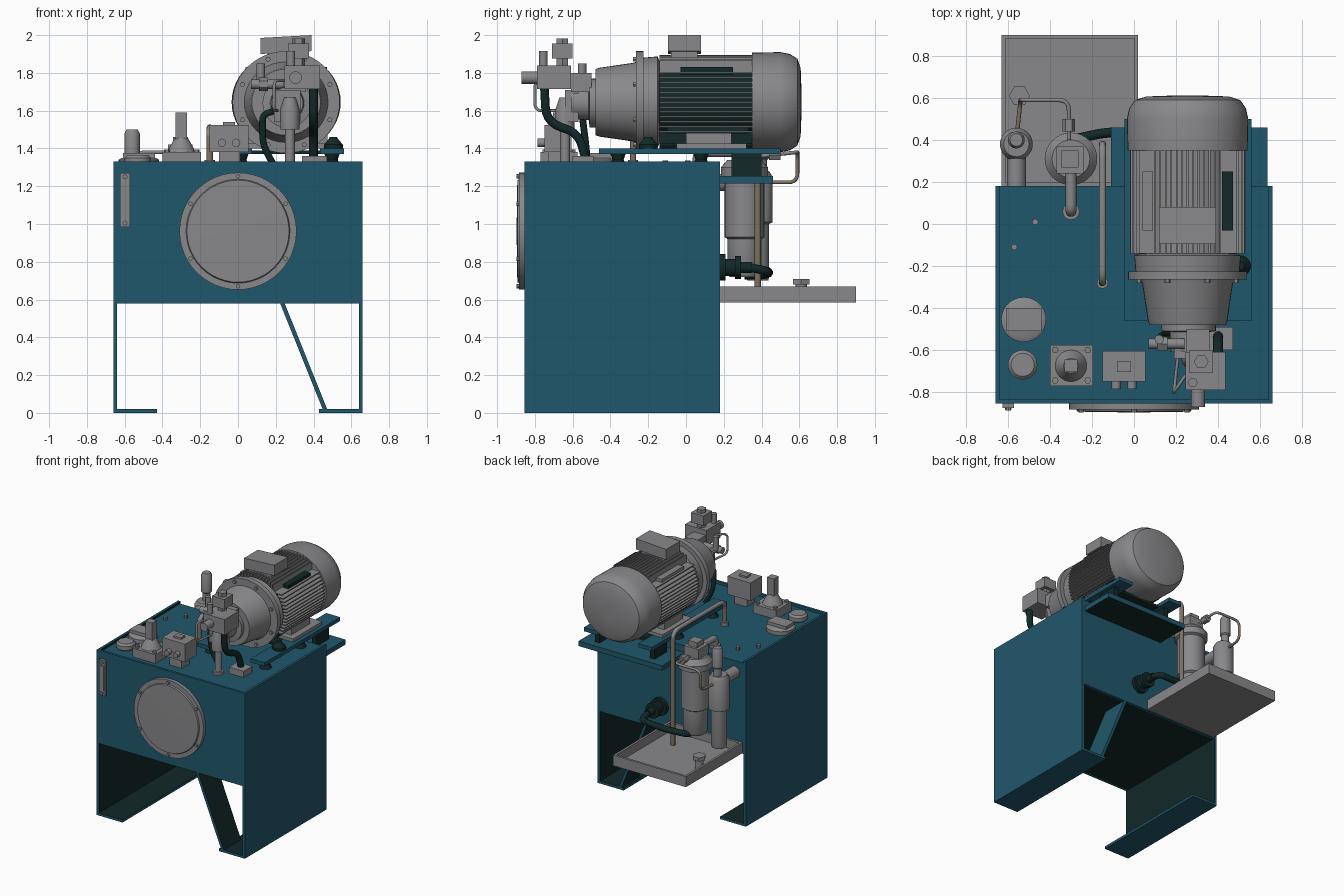
import bpy, bmesh, math
from mathutils import Matrix, Vector

if "Cube" in bpy.data.objects:
    bpy.data.objects.remove(bpy.data.objects["Cube"])


def material(name, rgb):
    m = bpy.data.materials.new(name)
    m.diffuse_color = (*rgb, 1)
    m.use_nodes = True
    m.node_tree.nodes["Principled BSDF"].inputs["Base Color"].default_value = m.diffuse_color
    return m


BLUE = material("tank_blue", (0.0145, 0.096, 0.150))
GREY = material("machine_grey", (0.25, 0.25, 0.26))
PIPE = material("pipe_tan", (0.21, 0.17, 0.13))
DARK = material("dark_green", (0.006, 0.021, 0.021))


def finish(name, bm, mat, smooth=False):
    bmesh.ops.recalc_face_normals(bm, faces=bm.faces)
    me = bpy.data.meshes.new(name)
    bm.to_mesh(me)
    bm.free()
    me.materials.append(mat)
    ob = bpy.data.objects.new(name, me)
    bpy.context.collection.objects.link(ob)
    if smooth:
        bpy.ops.object.select_all(action='DESELECT')
        ob.select_set(True)
        bpy.context.view_layer.objects.active = ob
        bpy.ops.object.shade_smooth_by_angle(angle=math.radians(35))
    return ob


def recolour(ob, mat, rule):
    """Second colour on the faces that meet the rule."""
    ob.data.materials.append(mat)
    for p in ob.data.polygons:
        if rule(p):
            p.material_index = 1


def add_box(bm, x, y, z):
    vs = bmesh.ops.create_cube(bm, size=1)["verts"]
    for v in vs:
        v.co = Vector([r[0] if c < 0 else r[1] for r, c in zip((x, y, z), v.co)])
    return vs


def box(name, x, y, z, mat=GREY):
    bm = bmesh.new()
    add_box(bm, x, y, z)
    return finish(name, bm, mat)


AXES = {'z': Matrix.Identity(4), 'y': Matrix.Rotation(-math.pi / 2, 4, 'X'),
        '-y': Matrix.Rotation(math.pi / 2, 4, 'X'), 'x': Matrix.Rotation(math.pi / 2, 4, 'Y')}


def lathe(name, profile, at, axis='z', mat=GREY, n=32, sx=1.0):
    """Solid of revolution; profile holds (radius, height) pairs."""
    bm = bmesh.new()
    rings = [[bm.verts.new((r * math.cos(a) * sx, r * math.sin(a), h))
              for a in (2 * math.pi * i / n for i in range(n))] for r, h in profile]
    for a, b in zip(rings, rings[1:]):
        for i in range(n):
            bm.faces.new((a[i], a[(i + 1) % n], b[(i + 1) % n], b[i]))
    bm.faces.new(rings[0])
    bm.faces.new(rings[-1])
    bmesh.ops.transform(bm, matrix=Matrix.Translation(at) @ AXES[axis], verts=bm.verts)
    return finish(name, bm, mat, True)


def cyl(name, at, r, h, axis='z', mat=GREY, n=24):
    return lathe(name, [(r, 0), (r, h)], at, axis, mat, n)


def tube(name, pts, r, mat, bend=0.06):
    """Round pipe through points with rounded corners."""
    p = [Vector(q) for q in pts]
    path = [p[0]]
    for a, b, c in zip(p, p[1:], p[2:]):
        d = min(bend, (a - b).length * 0.45, (c - b).length * 0.45)
        s, e = b + (a - b).normalized() * d, b + (c - b).normalized() * d
        path += [s.lerp(b, t).lerp(b.lerp(e, t), t) for t in (0, .2, .4, .6, .8, 1)]
    path.append(p[-1])
    cu = bpy.data.curves.new(name, 'CURVE')
    cu.dimensions = '3D'
    cu.bevel_depth, cu.bevel_resolution, cu.use_fill_caps = r, 3, True
    sp = cu.splines.new('POLY')
    sp.points.add(len(path) - 1)
    for q, v in zip(sp.points, path):
        q.co = (*v, 1)
    cu.materials.append(mat)
    ob = bpy.data.objects.new(name, cu)
    bpy.context.collection.objects.link(ob)
    bpy.ops.object.select_all(action='DESELECT')
    ob.select_set(True)
    bpy.context.view_layer.objects.active = ob
    bpy.ops.object.convert(target='MESH')
    bpy.ops.object.shade_smooth_by_angle(angle=math.radians(40))
    return bpy.context.view_layer.objects.active


# Tank body with side legs and inward feet; the leg bay is dark inside
F, B = -0.855, 0.18
for side, s in (("left", -1), ("right", 1)):
    panel = box(side + "_side_panel", sorted((s * .66, s * .64)), (F, B), (0, 1.33), BLUE)
    recolour(panel, DARK, lambda p: p.normal.x * s < -.5)
    foot = box(side + "_foot", sorted((s * .64, s * .43)), (F, B), (0, .02), BLUE)
    recolour(foot, DARK, lambda p: p.normal.z > .5)
box("front_panel", (-.64, .64), (F, F + .02), (.58, 1.33), BLUE)
box("back_panel", (-.64, .64), (B - .02, B), (.58, 1.31), BLUE)
box("tank_floor", (-.64, .64), (F + .02, B - .02), (.58, .60), DARK)
box("tank_top", (-.64, .64), (F + .02, B - .02), (1.29, 1.31), BLUE)
for label, y0, y1 in (("front", F, F + .22), ("back", B - .22, B)):
    bm = bmesh.new()
    for v in add_box(bm, (-.012, .012), (y0, y1), (.02, .58)):
        v.co.x += .46 if v.co.z < .3 else .235
    recolour(finish(label + "_brace", bm, BLUE), DARK, lambda p: p.normal.x < -.5 or label == "front" and p.normal.x > .5)

# Round front hatch, bolts and level gauge
lathe("hatch", [(.31, 0), (.31, .028), (.275, .028), (.27, .038), (.01, .042)], (0, F, .962), '-y', n=48)
for i in range(6):
    a = math.radians(30 + 60 * i)
    cyl("hatch_bolt", (.291 * math.cos(a), F - .028, .962 + .291 * math.sin(a)), .012, .015, '-y', n=8)
box("level_gauge", (-.625, -.572), (F - .02, F), (.985, 1.27))
box("level_glass", (-.615, -.582), (F - .027, F - .02), (1.03, 1.225))
for z in (1.005, 1.25):
    cyl("gauge_bolt", (-.598, F - .02, z), .013, .012, '-y', n=8)

# Drip tray behind the tank
TX, TY, TZ = (-.63, .02), (.18, .90), (.585, .67)
box("tray_floor", TX, TY, (.585, .60))
box("tray_left_wall", (-.63, -.612), TY, TZ)
box("tray_right_wall", (.002, .02), TY, TZ)
box("tray_back_wall", TX, (.882, .90), TZ)
box("tray_front_wall", TX, (.18, .198), TZ)
cyl("float_stem", (-.545, .61, .60), .03, .08)
cyl("float_switch", (-.545, .61, .68), .05, .03, n=6)

# Motor mount: rails, cross plates, rear shelf, rubber mounts
for x in ((-.045, .075), (.435, .56)):
    box("mount_rail", x, (-.46, .50), (1.37, 1.40), BLUE)
    for y in (-.36, .08):
        lathe("rubber_mount", [(.045, 0), (.03, .03), (.04, .06)], (sum(x) / 2, y, 1.31), mat=DARK, n=20)
lathe("mount_stop", [(.05, 0), (.05, .02), (.025, .05), (.02, .06)], (.505, -.2, 1.40), mat=DARK, n=20)
for y in ((-.12, .0), (.25, .37)):
    box("mount_cross_plate", (.075, .435), y, (1.37, 1.39), DARK)
shelf = box("rear_shelf", (-.11, .635), (.18, .46), (1.215, 1.255), BLUE)
recolour(shelf, DARK, lambda p: p.normal.z < -.5)
for x in (0, .49):
    box("shelf_post", (x, x + .04), (.24, .40), (1.255, 1.37), DARK)

# Electric motor along y
MX, MZ = .255, 1.645
M = (MX, 0, MZ)
lathe("fan_cover", [(.262, .35), (.265, .50), (.255, .55), (.23, .59), (.18, .607), (.05, .612)], M, 'y', n=48, sx=1.09)
core = lathe("motor_core", [(.215, -.17), (.215, .35)], M, 'y', n=48, sx=1.08)
recolour(core, DARK, lambda p: p.normal.z < .7)
lathe("motor_end_bell", [(.20, -.25), (.235, -.235), (.242, -.15), (.215, -.14)], M, 'y', n=48, sx=1.05)
lathe("motor_flange", [(.27, -.265), (.27, -.225)], M, 'y', n=48, sx=1.05)
lathe("bell_housing", [(.175, -.48), (.182, -.46), (.208, -.28), (.215, -.26)], M, 'y', n=40, sx=1.04)
for i in range(8):
    a = math.radians(22.5 + 45 * i)
    cyl("flange_bolt", (MX + .25 * math.cos(a), -.265, MZ + .245 * math.sin(a)), .014, .015, '-y', n=6)
bm = bmesh.new()
for i in range(-6, 7):
    t = i * .026
    w = .275 * math.sqrt(1 - (t / .29) ** 2)
    add_box(bm, (MX - w, MX + w), (-.14, .35), (MZ + t - .004, MZ + t + .004))
    h = .25 * math.sqrt(1 - (t / .33) ** 2)
    add_box(bm, (MX + t - .004, MX + t + .004), (-.14, .35), (MZ, MZ + h))
finish("cooling_fins", bm, GREY)
bm = bmesh.new()
for i in range(-6, 7):
    t = i * .026
    h = .25 * math.sqrt(1 - (t / .33) ** 2)
    add_box(bm, (MX + t - .004, MX + t + .004), (-.14, .35), (MZ - h, MZ))
finish("lower_fins", bm, DARK)
for s in (-1, 1):
    x = MX + s * .19
    box("motor_side_pad", (x - .025, x + .025), (-.03, .25), (1.79, 1.83), GREY if s < 0 else DARK)
    box("motor_foot", (x - .08, x + .08), (-.05, .32), (1.40, 1.425))
    box("motor_foot_web", (x - .04, x + .03), (.0, .24), (1.425, 1.48), GREY)
    box("motor_foot_rib", (x - .04, x + .03), (-.10, .33), (1.48, 1.51), DARK)
box("terminal_box", (.155, .355), (-.08, .06), (1.86, 1.92))
bm = bmesh.new()
for v in add_box(bm, (.12, .39), (-.095, .08), (1.915, 2.0)):
    if v.co.x < .2:
        v.co.z -= .015
finish("terminal_lid", bm, GREY)

# Pump and valve stack at the front of the motor
lathe("pump_body", [(.13, 0), (.13, .03), (.09, .035), (.085, .13)], (.26, -.48, 1.64), '-y')
box("pump_block", (.19, .33), (-.64, -.57), (1.54, 1.71))
box("valve_block", (.245, .435), (-.79, -.61), (1.715, 1.84))
box("valve_neck", (.25, .36), (-.61, -.50), (1.70, 1.80))
cyl("valve_cap", (.305, -.79, 1.775), .033, .08, '-y')
cyl("valve_nut", (.32, -.655, 1.84), .035, .04, n=6)
box("solenoid", (.265, .375), (-.71, -.60), (1.875, 1.955))
cyl("solenoid_top", (.32, -.655, 1.955), .035, .028, n=6)
cyl("valve_screw", (.28, -.755, 1.84), .022, .075, n=12)
cyl("side_valve", (.07, -.57, 1.74), .025, .17, 'x', n=16)
cyl("side_valve_nut", (.11, -.57, 1.74), .036, .05, 'x', n=6)
cyl("side_valve_stem", (.12, -.55, 1.74), .022, .11, n=12)
lathe("suction_pipe", [(.04, 0), (.04, .02), (.026, .02), (.026, .19), (.05, .19), (.05, .30), (.03, .36)],
      (.275, -.64, 1.31))
tube("pressure_hose", [(.40, -.75, 1.73), (.40, -.74, 1.54), (.40, -.57, 1.48), (.40, -.53, 1.34)], .024, DARK, .1)
box("hose_base", (.34, .47), (-.60, -.49), (1.31, 1.36))
tube("drain_hose", [(.20, -.55, 1.60), (.13, -.55, 1.58), (.13, -.53, 1.42), (.19, -.52, 1.31)], .018, DARK)
tube("pilot_pipe", [(.245, -.72, 1.76), (.19, -.80, 1.76), (.19, -.80, 1.60), (.21, -.62, 1.60)], .008, GREY, .04)

# Fittings on the tank top
lathe("filler_cap", [(.06, 0), (.07, .01), (.07, .04), (.055, .055)], (-.53, -.67, 1.31))
lathe("breather_base", [(.107, 0), (.107, .03), (.09, .04)], (-.525, -.455, 1.31))
box("breather_box", (-.61, -.44), (-.51, -.40), (1.35, 1.375))
box("return_block", (-.40, -.195), (-.77, -.575), (1.31, 1.38))
lathe("return_dome", [(.075, 0), (.055, .04), (.035, .075)], (-.30, -.675, 1.38))
box("return_switch", (-.33, -.27), (-.705, -.645), (1.45, 1.59))
for x in (-.375, -.22):
    for y in (-.745, -.60):
        cyl("block_bolt", (x, y, 1.38), .016, .015, n=6)
box("switch_box_base", (-.10, .01), (-.73, -.63), (1.31, 1.40))
box("switch_box", (-.15, .055), (-.75, -.605), (1.38, 1.525))
box("switch_box_knob", (-.08, -.015), (-.705, -.655), (1.525, 1.54))
for x in (-.085, -.01):
    cyl("switch_gland", (x, -.75, 1.43), .022, .035, '-y', n=12)
for x, y in ((-.57, -.11), (-.47, .01)):
    cyl("tank_plug", (x, y, 1.31), .015, .025, n=8)

# Rear filters on the tank back
lathe("main_filter", [(.08, .72), (.09, .74), (.09, .92), (.105, .93), (.105, 1.24), (.125, 1.25), (.125, 1.30), (.09, 1.34)],
      (-.30, .31, 0))
box("main_filter_head", (-.37, -.24), (.24, .37), (1.33, 1.42))
box("main_filter_indicator", (-.345, -.265), (.27, .35), (1.42, 1.46))
lathe("small_filter", [(.055, .70), (.06, .72), (.06, 1.0), (.078, 1.01), (.078, 1.25), (.06, 1.28)], (-.56, .38, 0))
lathe("small_filter_stem", [(.03, 1.28), (.03, 1.34), (.04, 1.35), (.04, 1.48), (.03, 1.50)], (-.56, .40, 0))
cyl("small_filter_port", (-.56, .17, 1.22), .045, .2, 'y')
link = tube("filter_link_pipe", [(-.56, .40, 1.22), (-.54, .59, 1.22), (-.54, .59, 1.38), (-.31, .59, 1.38),
                                 (-.31, .40, 1.36)], .01, PIPE, .05)
recolour(link, GREY, lambda p: p.center.z > 1.36)
cyl("link_nut", (-.31, .44, 1.365), .03, .06, 'y', n=6)
tube("filter_return_pipe", [(-.30, .24, 1.38), (-.30, .06, 1.38), (-.30, .06, 1.31)], .026, GREY)
cyl("return_flange", (-.30, .06, 1.31), .04, .02)

# Long arched pipe and outlet valve with hose
arch = tube("arch_pipe", [(-.15, -.28, 1.31), (-.15, -.28, 1.51), (-.15, .38, 1.51), (-.15, .38, .60)], .017, PIPE, .07)
recolour(arch, GREY, lambda p: p.center.z > 1.48)
cyl("arch_pipe_collar", (-.15, -.28, 1.31), .027, .03)
lathe("outlet_valve", [(.07, 0), (.07, .03), (.045, .03), (.045, .08), (.06, .08), (.06, .11), (.03, .11), (.03, .17)],
      (.10, .18, .77), 'y', DARK)
tube("outlet_hose", [(.10, .34, .77), (.10, .43, .75), (-.12, .44, .74), (-.30, .40, .73), (-.30, .31, .73)], .024, DARK, .08)
